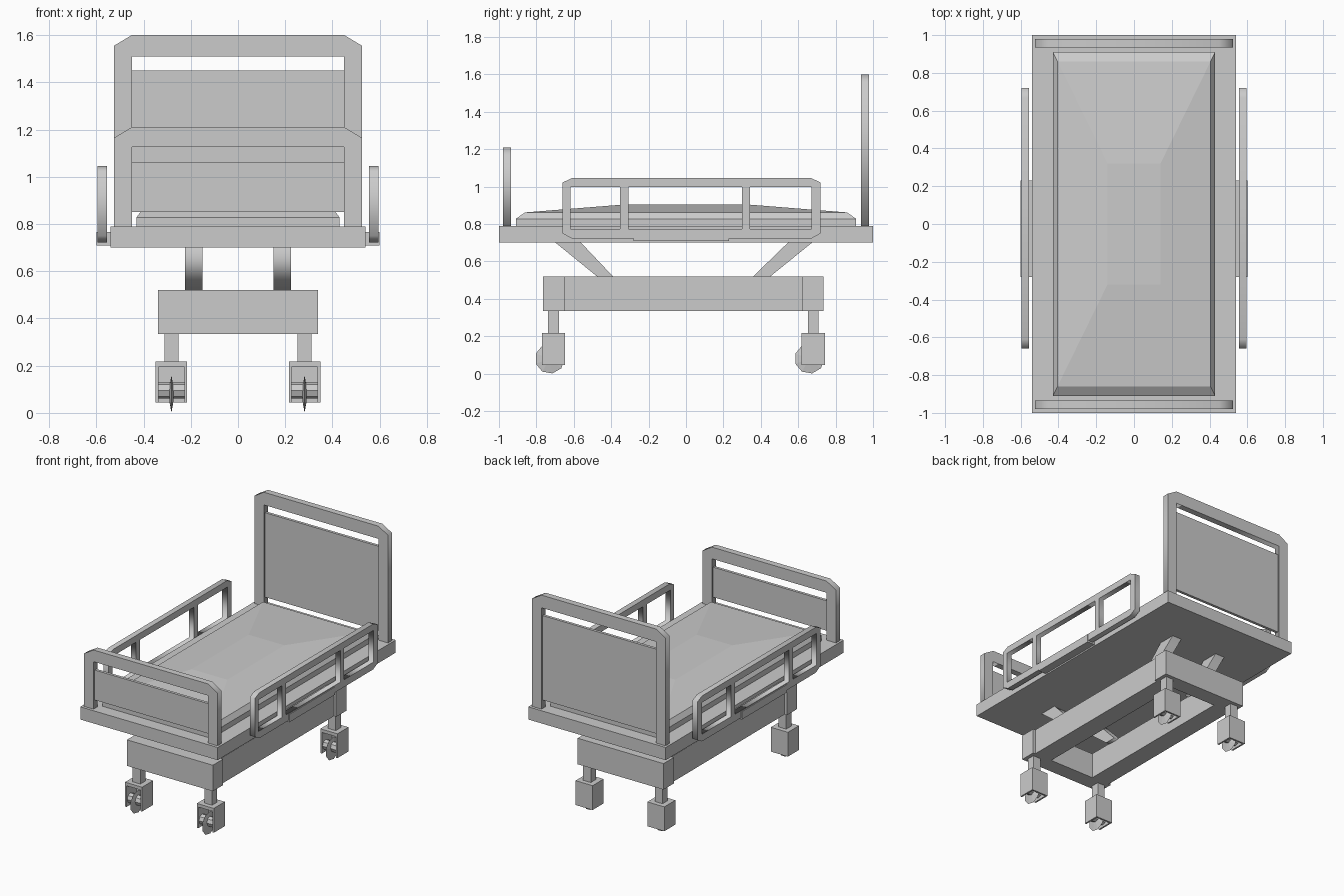
import bpy, bmesh
from math import radians

if "Cube" in bpy.data.objects:
    bpy.data.objects.remove(bpy.data.objects["Cube"])


def mesh_object(name, bm):
    bmesh.ops.recalc_face_normals(bm, faces=bm.faces)
    me = bpy.data.meshes.new(name)
    bm.to_mesh(me)
    bm.free()
    ob = bpy.data.objects.new(name, me)
    bpy.context.collection.objects.link(ob)
    return ob


def box(name, x0, x1, y0, y1, z0, z1):
    bm = bmesh.new()
    bmesh.ops.create_cube(bm, size=1)
    for v in bm.verts:
        v.co.x = x0 if v.co.x < 0 else x1
        v.co.y = y0 if v.co.y < 0 else y1
        v.co.z = z0 if v.co.z < 0 else z1
    return mesh_object(name, bm)


def plate(name, outlines, plane, centre, thickness):
    """Flat profile (first outline) with holes (the rest), in plane XZ or YZ."""
    cu = bpy.data.curves.new(name, 'CURVE')
    cu.dimensions = '2D'
    cu.fill_mode = 'BOTH'
    cu.extrude = thickness / 2
    for pts in outlines:
        sp = cu.splines.new('POLY')
        sp.points.add(len(pts) - 1)
        for p, (u, v) in zip(sp.points, pts):
            p.co = (u, v, 0, 1)
        sp.use_cyclic_u = True
    ob = bpy.data.objects.new(name, cu)
    bpy.context.collection.objects.link(ob)
    if plane == 'XZ':
        ob.rotation_euler = (radians(90), 0, 0)
        ob.location.y = centre
    else:
        ob.rotation_euler = (radians(90), 0, radians(90))
        ob.location.x = centre
    bpy.ops.object.select_all(action='DESELECT')
    ob.select_set(True)
    bpy.context.view_layer.objects.active = ob
    bpy.ops.object.convert(target='MESH')
    return bpy.context.object


def rect(u0, u1, v0, v1):
    return [(u0, v0), (u1, v0), (u1, v1), (u0, v1)]


# Deck
box("deck", -0.54, 0.54, -1, 1, 0.70, 0.79)

# Mattress: bevelled slab with a gently domed 3x3 top
bm = bmesh.new()
loops = [[bm.verts.new((sx * x, sy * y, z)) for sx, sy in ((-1, -1), (1, -1), (1, 1), (-1, 1))]
         for x, y, z in ((0.43, 0.91, 0.785), (0.43, 0.91, 0.828), (0.405, 0.86, 0.862), (0.14, 0.32, 0.905))]
for a, b in zip(loops, loops[1:]):
    for i in range(4):
        j = (i + 1) % 4
        bm.faces.new((a[i], a[j], b[j], b[i]))
bm.faces.new(loops[0])
bm.faces.new(loops[-1])
mesh_object("mattress", bm)

# Head and foot boards: chamfered frame plus thin panel
for name, y, top, inner, panel in (("headboard", 0.957, 1.60, 1.51, 1.45),
                                   ("footboard", -0.957, 1.21, 1.127, 1.063)):
    half = [(0.45, 0.785), (0.525, 0.785), (0.525, top - 0.045), (0.45, top)]
    arch = half + [(-u, v) for u, v in reversed(half)] + [(-0.45, inner), (0.45, inner)]
    plate(name + "_frame", [arch], 'XZ', y, 0.045)
    box(name + "_panel", -0.452, 0.452, y - 0.01, y + 0.01, 0.85, panel)

for s, side in ((1, "right"), (-1, "left")):
    # Guard rail with three openings, and its mounting bracket
    outer = [(-0.61, 0.722), (0.67, 0.722), (0.72, 0.75), (0.72, 1.022),
             (0.67, 1.045), (-0.61, 1.045), (-0.66, 1.022), (-0.66, 0.75)]
    holes = [rect(a, b, 0.773, 0.998) for a, b in ((-0.618, -0.354), (-0.308, 0.30), (0.343, 0.672))]
    plate(side + "_guard_rail", [outer] + holes, 'YZ', s * 0.575, 0.04)
    xs = sorted((s * 0.535, s * 0.60))
    box(side + "_rail_bracket", *xs, -0.28, 0.23, 0.71, 0.766)

    # Slanted lift arms
    for end, arm in (("foot", [(-0.70, 0.702), (-0.563, 0.702), (-0.386, 0.515), (-0.47, 0.515)]),
                     ("head", [(0.547, 0.515 + 0.187), (0.354, 0.515), (0.445, 0.515), (0.676, 0.702)])):
        if end == "head":
            arm = [(0.354, 0.515), (0.445, 0.515), (0.676, 0.702), (0.547, 0.702)]
        plate(f"{side}_{end}_lift_arm", [arm], 'YZ', s * 0.188, 0.075)

    # Base side beam
    xs = sorted((s * 0.18, s * 0.32))
    box(side + "_base_beam", *xs, -0.66, 0.63, 0.335, 0.52)

# Base end blocks
box("foot_base_block", -0.338, 0.338, -0.765, -0.65, 0.335, 0.52)
box("head_base_block", -0.338, 0.338, 0.62, 0.735, 0.335, 0.52)


def turned(name, radius1, radius2, depth, sides, loc):
    bpy.ops.mesh.primitive_cone_add(vertices=sides, radius1=radius1, radius2=radius2, depth=depth,
                                    location=loc, rotation=(0, radians(90), 0))
    bpy.context.object.name = name
    return bpy.context.object


# Casters: stem, housing open to front and below, axle and lens-shaped wheel
for end, y in (("foot", -0.708), ("head", 0.68)):
    for s, side in ((1, "right"), (-1, "left")):
        x = s * 0.282
        n = f"{end}_{side}_caster"
        box(n + "_stem", x - 0.03, x + 0.03, y - 0.029, y + 0.029, 0.21, 0.34)
        box(n + "_top", x - 0.067, x + 0.067, y - 0.062, y + 0.062, 0.195, 0.218)
        box(n + "_back", x - 0.067, x + 0.067, y + 0.05, y + 0.062, 0.045, 0.195)
        for t in (-1, 1):
            xs = sorted((x + t * 0.055, x + t * 0.067))
            box(n + "_cheek", *xs, y - 0.062, y + 0.05, 0.045, 0.195)
        turned(n + "_axle", 0.035, 0.035, 0.112, 8, (x, y - 0.02, 0.095))
        for t in (-1, 1):
            w = turned(n + "_wheel_half", 0.08, 0.03, 0.009, 9, (x + t * 0.0045, y - 0.02, 0.08))
            w.rotation_euler.y = radians(90 * t)
